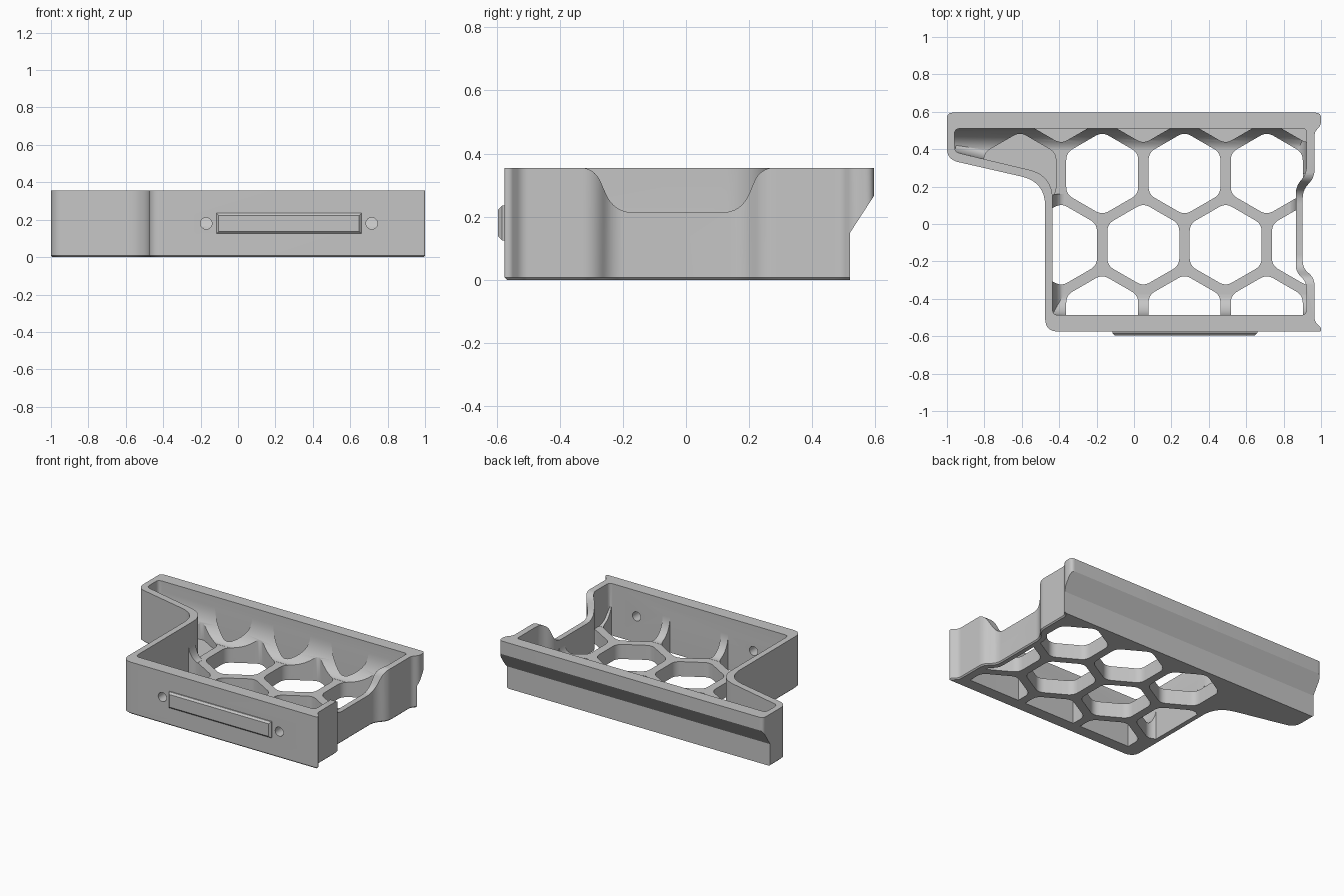
import bpy, bmesh, math
from mathutils import Vector

if "Cube" in bpy.data.objects:
    bpy.data.objects.remove(bpy.data.objects["Cube"])

grey = bpy.data.materials.new("light grey plastic")
grey.use_nodes = True
grey.diffuse_color = (0.56, 0.56, 0.56, 1)
grey.node_tree.nodes["Principled BSDF"].inputs["Base Color"].default_value = grey.diffuse_color


def rounded(points, steps=8):
    """Polygon from (a, b, corner size); each corner becomes a curve."""
    out = []
    for i, (x, y, r) in enumerate(points):
        p = Vector((x, y))
        if r == 0:
            out.append(p)
            continue
        back = Vector(points[i - 1][:2]) - p
        ahead = Vector(points[(i + 1) % len(points)][:2]) - p
        r = min(r, 0.45 * back.length, 0.45 * ahead.length)
        a = p + back.normalized() * r
        b = p + ahead.normalized() * r
        for k in range(steps + 1):
            t = k / steps
            out.append(a * (1 - t) ** 2 + p * 2 * t * (1 - t) + b * t ** 2)
    return out


def widen(points, d):
    """Push a counter-clockwise outline outwards with mitred corners."""
    out = []
    for i, (x, y, r) in enumerate(points):
        p = Vector((x, y))
        e1 = (p - Vector(points[i - 1][:2])).normalized()
        e2 = (Vector(points[(i + 1) % len(points)][:2]) - p).normalized()
        n1, n2 = Vector((e1.y, -e1.x)), Vector((e2.y, -e2.x))
        q = p + (n1 + n2) * d / (1 + n1.dot(n2))
        out.append((q.x, q.y, r))
    return out


def prism(name, outline, lo, hi, axis="Z", chamfer=0):
    """Extrude an outline along an axis, optionally chamfering the low end."""
    place = {"Z": lambda a, b, h: (a, b, h),
             "X": lambda a, b, h: (h, a, b),
             "Y": lambda a, b, h: (a, h, b)}[axis]
    layers = [(outline, lo + chamfer), (outline, hi)]
    if chamfer:
        layers.insert(0, (widen(outline, -chamfer), lo))
    bm = bmesh.new()
    rings = [[bm.verts.new(place(p.x, p.y, h)) for p in rounded(pts)] for pts, h in layers]
    bm.faces.new(rings[0])
    bm.faces.new(rings[-1])
    for low, high in zip(rings, rings[1:]):
        for i in range(len(low)):
            bm.faces.new((low[i - 1], low[i], high[i], high[i - 1]))
    bmesh.ops.recalc_face_normals(bm, faces=bm.faces)
    mesh = bpy.data.meshes.new(name)
    bm.to_mesh(mesh)
    bm.free()
    mesh.materials.append(grey)
    obj = bpy.data.objects.new(name, mesh)
    bpy.context.collection.objects.link(obj)
    return obj


def combine(target, tool, operation):
    mod = target.modifiers.new("combine", "BOOLEAN")
    mod.operation, mod.object, mod.solver = operation, tool, "EXACT"
    bpy.context.view_layer.objects.active = target
    bpy.ops.object.modifier_apply(modifier=mod.name)
    bpy.data.objects.remove(tool)


TOP, FLOOR, BACK = 0.355, 0.1, 0.595

# Outer and inner outlines, counter-clockwise from the front left corner
outer = [(-0.475, -0.575, 0.07), (1, -0.575, 0.015), (1, -0.555, 0.01),
         (0.965, -0.52, 0.02), (0.965, -0.29, 0.05), (0.902, -0.235, 0.04),
         (0.902, 0.18, 0.05), (0.965, 0.25, 0.04), (0.965, 0.49, 0.02),
         (1, 0.53, 0.02), (1, BACK, 0.03), (-1, BACK, 0.03),
         (-1, 0.345, 0.06), (-0.475, 0.225, 0.13)]
inner = [(-0.435, -0.487, 0.03), (0.922, -0.487, 0.03), (0.922, -0.31, 0.05),
         (0.865, -0.255, 0.04), (0.865, 0.2, 0.05), (0.922, 0.27, 0.04),
         (0.922, 0.51, 0.02), (-0.96, 0.51, 0.03), (-0.96, 0.385, 0.03),
         (-0.435, 0.26, 0.13)]

# Wall shell, with the stepped back undercut
body = prism("honeycomb_tray", outer, 0, TOP, chamfer=0.008)
undercut = [(0.52, -0.1, 0), (0.52, 0.15, 0), (0.6, 0.273, 0), (0.8, 0.273, 0), (0.8, -0.1, 0)]
combine(body, prism("undercut", undercut, -1.2, 1.2, "X"), "DIFFERENCE")
combine(body, prism("cavity", inner, -0.2, 0.6), "DIFFERENCE")

# Floor slab reaching slightly into the walls
floor = prism("floor", widen(inner, 0.008), 0, FLOOR)


def cove(a, b, width, height):
    """Concave strip between floor and wall; interior lies left of a to b."""
    a, b = Vector(a), Vector(b)
    prof = [(-0.008, 0.05, 0), (width, 0.05, 0)]
    for k in range(11):
        t = k / 10 * math.pi / 2
        prof.append((width * (1 - math.sin(t)),
                     FLOOR + 0.001 + height * (1 - math.cos(t)), 0))
    prof.append((-0.008, FLOOR + 0.001 + height, 0))
    obj = prism("cove", prof, 0, (b - a).length, "X")
    ang = math.atan2(b.y - a.y, b.x - a.x)
    for v in obj.data.vertices:
        x, y, z = v.co
        v.co = (a.x + x * math.cos(ang) - y * math.sin(ang),
                a.y + x * math.sin(ang) + y * math.cos(ang), z)
    combine(floor, obj, "UNION")


cove((0.93, 0.51), (-0.967, 0.51), 0.115, 0.18)
cove((-0.442, -0.487), (0.93, -0.487), 0.11, 0.14)
cove((-0.435, 0.16), (-0.435, -0.493), 0.06, 0.12)
cove((-0.96, 0.385), (-0.53, 0.283), 0.05, 0.12)
cove((0.922, 0.27), (0.922, 0.516), 0.05, 0.1)
cove((0.865, -0.25), (0.865, 0.2), 0.04, 0.08)

# Honeycomb cells: open ones, and blind pockets along the back and the wing
PITCH, ROW = 0.44, 0.381
for row in range(4):
    for col in range(5):
        x = -0.61 + PITCH * col + (PITCH / 2 if row % 2 else 0)
        y = -0.492 + ROW * row
        if x > 1 or (col == 0 and row == 0):
            continue
        blind = row == 3 or (row == 2 and col == 0)
        cell = []
        for k in range(6):
            t = math.radians(30 + 60 * k)
            cell.append((x + 0.222 * math.cos(t), y + 0.222 * math.sin(t), 0.04))
        combine(floor, prism("cell", cell, 0.05 if blind else -0.1, 0.5), "DIFFERENCE")
combine(body, floor, "UNION")

# Scooped opening in the side wall
scoop = [(-0.5, 0.356, 0), (-0.29, 0.356, 0.05), (-0.228, 0.213, 0.065),
         (0.175, 0.213, 0.065), (0.235, 0.356, 0.05), (0.4, 0.356, 0),
         (0.4, 0.6, 0), (-0.5, 0.6, 0)]
combine(body, prism("scoop", scoop, 0.82, 1.1, "X"), "DIFFERENCE")

# Screw holes through the front wall
for x in (-0.17, 0.715):
    ring = [(x + 0.031 * math.cos(k * math.pi / 16),
             0.18 + 0.031 * math.sin(k * math.pi / 16), 0) for k in range(32)]
    combine(body, prism("screw_hole", ring, -0.7, -0.42, "Y"), "DIFFERENCE")

# Raised chamfered plate on the front
plate = [(-0.115, 0.125, 0), (0.66, 0.125, 0), (0.66, 0.235, 0), (-0.115, 0.235, 0)]
prism("front_plate", plate, -0.595, -0.57, "Y", chamfer=0.012)

bpy.ops.object.select_all(action="DESELECT")
body.select_set(True)
bpy.context.view_layer.objects.active = body
bpy.ops.object.shade_smooth_by_angle(angle=math.radians(30))
